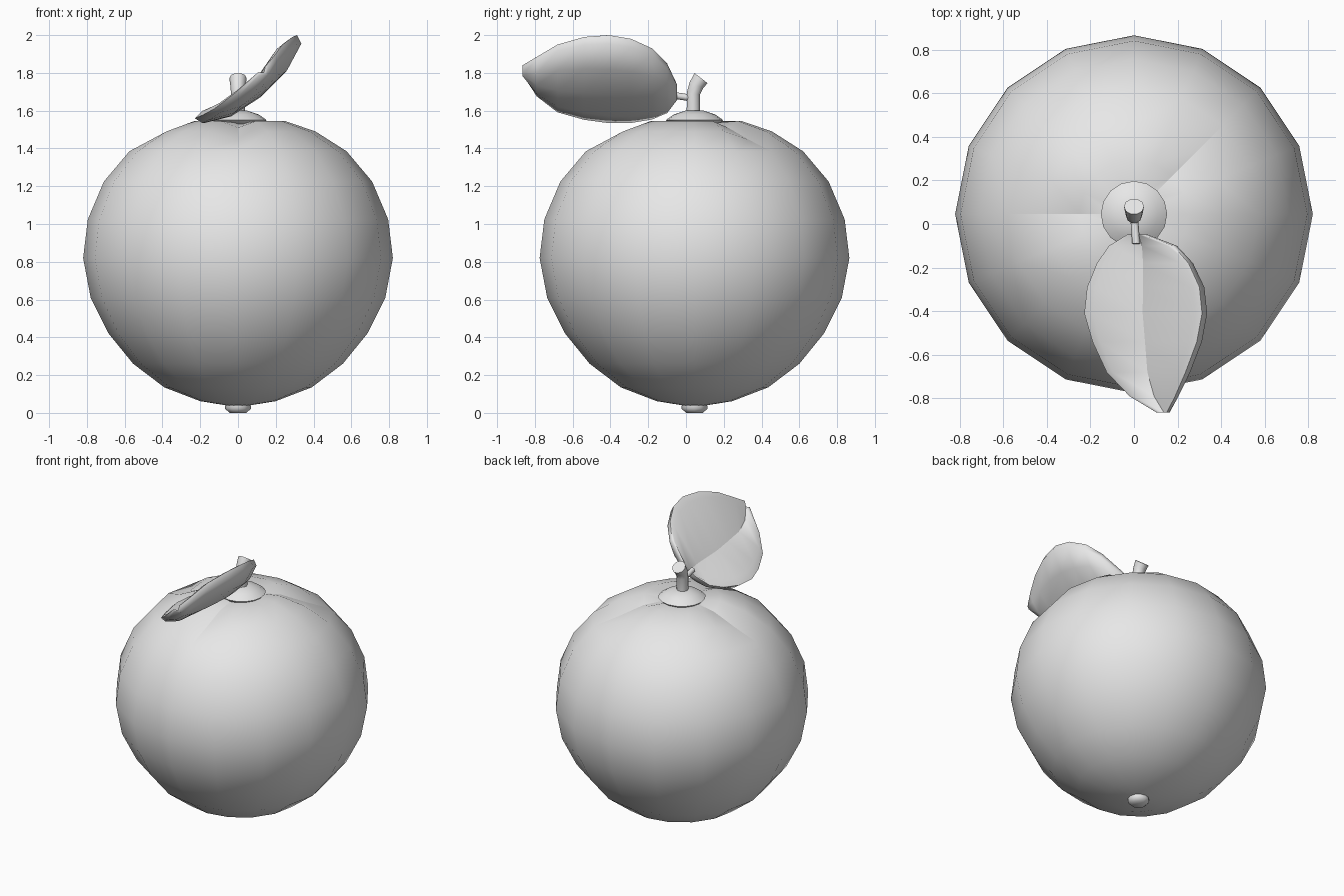
import bpy, bmesh, math
from mathutils import Vector

cube = bpy.data.objects.get("Cube")
if cube:
    bpy.data.objects.remove(cube)

grey = bpy.data.materials.new("plain grey")
grey.use_nodes = True
colour = (0.8, 0.8, 0.8, 1)
grey.diffuse_color = colour
grey.node_tree.nodes["Principled BSDF"].inputs["Base Color"].default_value = colour

AXIS_Y = 0.045


def loft(name, rings, sharp_test=None, sharp_angle=50):
    """Skin closed rings of points, cap both ends and smooth the faces."""
    bm = bmesh.new()
    rows = [[bm.verts.new(p) for p in ring] for ring in rings]
    n = len(rows[0])
    for a, b in zip(rows, rows[1:]):
        for i in range(n):
            j = (i + 1) % n
            bm.faces.new((a[i], a[j], b[j], b[i]))
    bm.faces.new(rows[0][::-1])
    bm.faces.new(rows[-1])
    bmesh.ops.recalc_face_normals(bm, faces=bm.faces)
    for face in bm.faces:
        face.smooth = True
    for edge in bm.edges:
        bend = edge.calc_face_angle(0)
        edge.smooth = bend < math.radians(sharp_angle)
    # Chosen lengthwise edges stay crisp
    for r, (a, b) in enumerate(zip(rows, rows[1:])):
        for i in range(n):
            if sharp_test and sharp_test(r, i):
                bm.edges.get((a[i], b[i])).smooth = False
    mesh = bpy.data.meshes.new(name)
    bm.to_mesh(mesh)
    bm.free()
    mesh.materials.append(grey)
    obj = bpy.data.objects.new(name, mesh)
    bpy.context.collection.objects.link(obj)
    return obj


def circle(centre, radius, sides, normal=(0, 0, 1)):
    """Ring of points around a centre, first point on +x."""
    normal = Vector(normal).normalized()
    u = Vector((1, 0, 0))
    v = normal.cross(u)
    return [Vector(centre) + radius * (math.cos(t) * u + math.sin(t) * v)
            for t in (2 * math.pi * i / sides for i in range(sides))]


def turned(name, profile, sides, **kw):
    return loft(name, [circle((0, AXIS_Y, z), r, sides) for r, z in profile], **kw)


# Fruit: lathe profile flattened at the top, with three creases
SIDES = 16
profile = [(0.02, 0.033), (0.2, 0.062), (0.39, 0.135), (0.555, 0.26), (0.685, 0.42),
           (0.78, 0.61), (0.82, 0.82), (0.795, 1.025), (0.71, 1.225),
           (0.575, 1.385), (0.41, 1.49), (0.25, 1.545), (0.1, 1.535)]
CREASES = (2, 8, 12)
DROP = {10: 0.045, 11: 0.035}
rings = []
for level, (r, z) in enumerate(profile):
    ring = circle((0, AXIS_Y, z), r, SIDES)
    for i in CREASES:
        ring[i].z -= DROP.get(level, 0)
    rings.append(ring)
loft("fruit_body", rings, lambda r, i: r >= 9 and i in CREASES)

# Calyx disc under the stem and nub under the fruit
turned("calyx", [(0.12, 1.52), (0.152, 1.55), (0.11, 1.58), (0.05, 1.6)], SIDES)
turned("bottom_nub", [(0.045, 0), (0.068, 0.022), (0.068, 0.04), (0.04, 0.06)], 12)

# Stem bending back to a slanted cut end
loft("stem", [circle((0, 0.039, 1.56), 0.037, 10),
              circle((0, 0.039, 1.69), 0.037, 10, (0, 0.15, 1)),
              circle((0, 0.055, 1.735), 0.041, 10, (0, 0.4, 1)),
              circle((0, 0.08, 1.772), 0.046, 10, (0, 0.62, 0.79))])

# Twig joining stem and leaf
loft("leaf_twig", [circle((0, 0.04, 1.665), 0.018, 8, (0, -1, 0.1)),
                   circle((0.01, -0.09, 1.685), 0.018, 8, (0, -1, 0.1))])

# Leaf: stations of y, low edge (x, z) and high edge (x, z)
stations = [(-0.048, -0.03, 1.67, 0.05, 1.74), (-0.1, -0.115, 1.605, 0.18, 1.85),
            (-0.18, -0.17, 1.575, 0.25, 1.93), (-0.29, -0.215, 1.56, 0.3, 1.98),
            (-0.41, -0.228, 1.56, 0.312, 2.0), (-0.54, -0.19, 1.575, 0.288, 1.99),
            (-0.68, -0.125, 1.61, 0.236, 1.95), (-0.79, -0.02, 1.69, 0.188, 1.885),
            (-0.865, 0.105, 1.8, 0.15, 1.84)]
# Cupped section: position across, height off the chord
section = [(0, 0), (0.08, 0.005), (0.42, -0.065), (0.92, 0.005), (1, 0), (0.985, -0.05),
           (0.78, -0.11), (0.5, -0.13), (0.22, -0.11), (0.02, -0.045)]
leaf = []
for y, xl, zl, xr, zr in stations:
    low, high = Vector((xl, y, zl)), Vector((xr, y, zr))
    across = high - low
    up = Vector((-across.z, 0, across.x)).normalized()
    depth = 0.25 + 0.75 * across.length / 0.7
    leaf.append([low + across * u + up * v * depth for u, v in section])
loft("leaf", leaf, lambda r, i: i == 2, 70)
